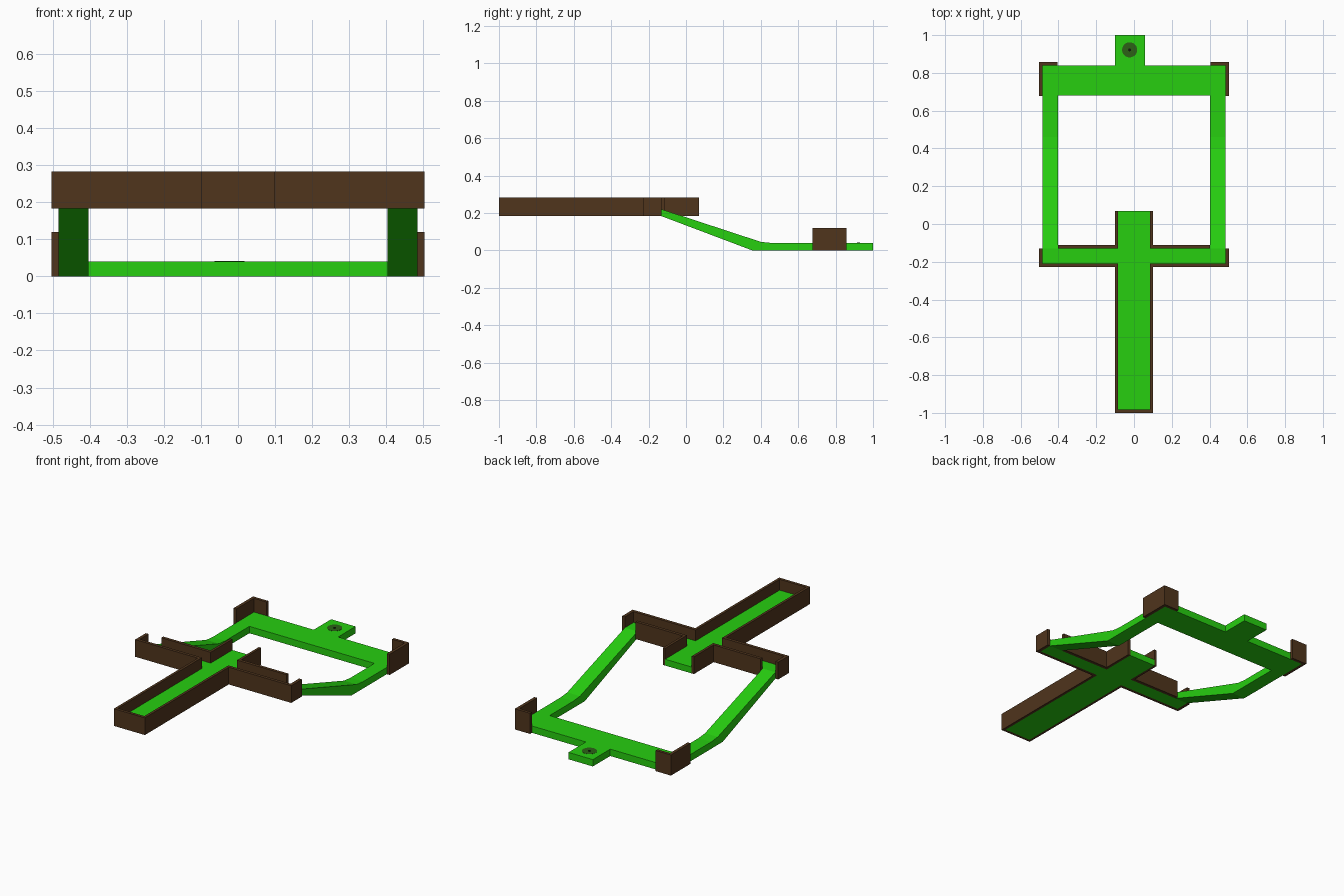
import bpy, bmesh

if "Cube" in bpy.data.objects:
    bpy.data.objects.remove(bpy.data.objects["Cube"])

def material(name, color):
    m = bpy.data.materials.new(name)
    m.diffuse_color = (*color, 1)
    m.use_nodes = True
    m.node_tree.nodes["Principled BSDF"].inputs["Base Color"].default_value = m.diffuse_color
    return m

GREEN = material("turf", (0.02, 0.62, 0.005))
BROWN = material("timber", (0.08, 0.035, 0.012))
DARK = material("cup", (0.025, 0.12, 0.008))
BLACK = material("pin", (0.004, 0.01, 0.002))

def prism(name, pts, place, mat):
    """Closed prism: place(p, end) maps a 2D profile point to 3D at either end."""
    bm = bmesh.new()
    rings = [[bm.verts.new(place(p, e)) for p in pts] for e in (0, 1)]
    bm.faces.new(rings[0])
    bm.faces.new(rings[1])
    for i in range(len(pts)):
        j = (i + 1) % len(pts)
        bm.faces.new((rings[0][i], rings[0][j], rings[1][j], rings[1][i]))
    bmesh.ops.recalc_face_normals(bm, faces=bm.faces)
    me = bpy.data.meshes.new(name)
    bm.to_mesh(me)
    bm.free()
    me.materials.append(mat)
    ob = bpy.data.objects.new(name, me)
    bpy.context.collection.objects.link(ob)
    return ob

def plan(name, pts, z0, z1, mat):
    return prism(name, pts, lambda p, e: (p[0], p[1], (z0, z1)[e]), mat)

def mirrored(pts):
    """Complete a right-half outline across x = 0."""
    return pts + [(-x, y) for x, y in reversed(pts)]

LOW, FLOOR, TOP = 0.183, 0.22, 0.283   # raised lane heights
W = 0.085                              # lane half width

# Raised cross-shaped lane floor
plan("lane_floor", mirrored([(W, -0.985), (W, -0.21), (0.485, -0.21), (0.485, -0.13),
                             (W, -0.13), (W, 0.07)]), LOW, FLOOR, GREEN)

# Front wall: runs around the lane start and both arm ends
plan("front_wall", [(0.1, -1), (0.1, -0.228), (0.503, -0.228), (0.503, -0.13), (0.485, -0.13),
                    (0.485, -0.21), (W, -0.21), (W, -0.983),
                    (-W, -0.983), (-W, -0.21), (-0.485, -0.21), (-0.485, -0.13),
                    (-0.503, -0.13), (-0.503, -0.228), (-0.1, -0.228), (-0.1, -1)],
     LOW, TOP, BROWN)

# Ground-level back bar with the cup tab
plan("back_bar", [(-0.485, 0.68), (0.485, 0.68), (0.485, 0.84), (0.057, 0.84), (0.057, 1),
                  (-0.1, 1), (-0.1, 0.84), (-0.485, 0.84)], 0, 0.04, GREEN)

ramp = [(-0.13, LOW), (0.355, 0), (0.68, 0), (0.68, 0.04), (0.46, 0.04), (0.40, 0.046), (-0.13, FLOOR)]
for s, side in ((1, "right"), (-1, "left")):
    # Inner wall behind each arm and along the lane stub
    plan(side + "_inner_wall", [(s * x, y) for x, y in (
        (W, -0.13), (0.403, -0.13), (0.403, -0.112), (0.1, -0.112), (0.1, 0.07), (W, 0.07))],
        LOW, TOP, BROWN)
    # Ramp down to the back bar
    prism(side + "_ramp", ramp, lambda p, e: (s * (0.403, 0.485)[e], p[0], p[1]), GREEN)
    # Corner bumper
    plan(side + "_corner_wall", [(s * x, y) for x, y in (
        (0.485, 0.677), (0.503, 0.677), (0.503, 0.857), (0.405, 0.857), (0.405, 0.84), (0.485, 0.84))],
        0, 0.12, BROWN)

# Cup disc and its centre mark
for name, r, z, mat in (("cup", 0.04, 0.041, DARK), ("cup_centre", 0.008, 0.042, BLACK)):
    bpy.ops.mesh.primitive_cylinder_add(vertices=32, radius=r, depth=0.01, location=(-0.023, 0.922, z - 0.005))
    ob = bpy.context.object
    ob.name = name
    ob.data.materials.append(mat)
